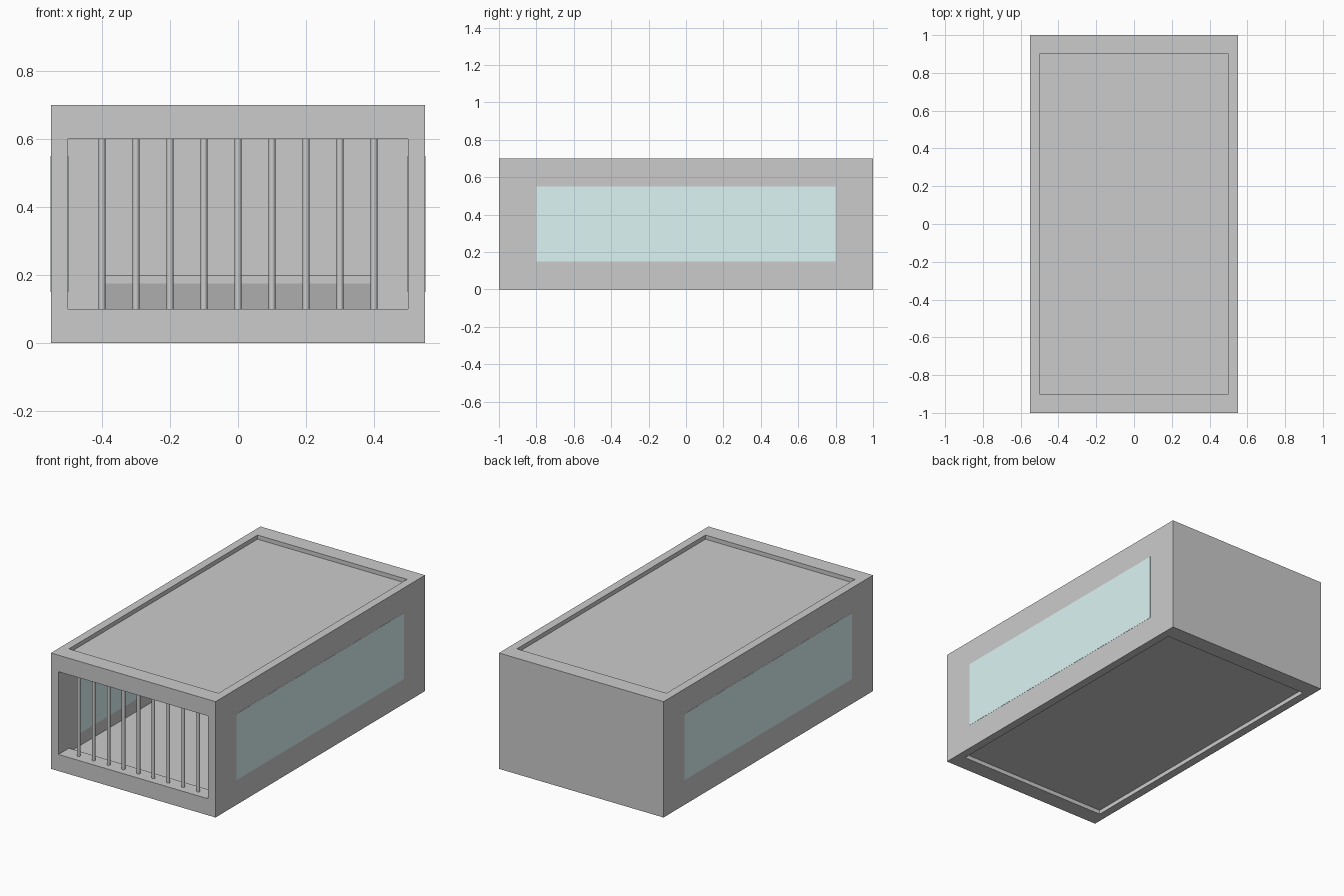
import bpy

if "Cube" in bpy.data.objects:
    bpy.data.objects.remove(bpy.data.objects["Cube"])


def material(name, color):
    mat = bpy.data.materials.new(name)
    mat.diffuse_color = color
    mat.use_nodes = True
    mat.node_tree.nodes["Principled BSDF"].inputs["Base Color"].default_value = mat.diffuse_color
    return mat


def box(name, x, y, z, mat=None):
    """Box from (min, max) ranges on each axis."""
    ranges = (x, y, z)
    bpy.ops.mesh.primitive_cube_add(size=1, location=[(a + b) / 2 for a, b in ranges])
    ob = bpy.context.object
    ob.name = name
    ob.scale = [b - a for a, b in ranges]
    bpy.ops.object.transform_apply(location=False, rotation=False, scale=True)
    if mat:
        ob.data.materials.append(mat)
    return ob


def cut(target, cutter):
    mod = target.modifiers.new("cut", 'BOOLEAN')
    mod.operation = 'DIFFERENCE'
    mod.solver = 'EXACT'
    mod.object = cutter
    bpy.context.view_layer.objects.active = target
    bpy.ops.object.modifier_apply(modifier=mod.name)
    bpy.data.objects.remove(cutter)


glass = material("pale_teal", (0.72, 0.91, 0.91, 1))
dark = material("dark_grey", (0.42, 0.42, 0.42, 1))

# Shell: four walls with a front opening
shell = box("shell", (-0.55, 0.55), (-1, 1), (0, 0.7))
cut(shell, box("cavity_cutter", (-0.5, 0.5), (-0.9, 0.9), (-0.1, 0.8)))
cut(shell, box("front_cutter", (-0.5, 0.5), (-1.1, -0.8), (0.1, 0.6)))

# Floor and roof panels, recessed in the shell
box("floor_panel", (-0.5, 0.5), (-0.9, 0.9), (0.025, 0.075))
box("roof_panel", (-0.5, 0.5), (-0.9, 0.9), (0.625, 0.675))

# Side windows, flush with both wall faces
for side, x in (("left", (-0.551, -0.499)), ("right", (0.499, 0.551))):
    box(side + "_window", x, (-0.8, 0.8), (0.15, 0.55), glass)

# Front bars
for i in range(9):
    bpy.ops.mesh.primitive_cylinder_add(
        vertices=16, radius=0.01, depth=0.5, location=(-0.4 + 0.1 * i, -0.95, 0.35))
    bpy.context.object.name = f"front_bar_{i + 1}"
    bpy.ops.object.shade_smooth_by_angle()

# Low bed inside: dark base with a thin light top
box("bed_base", (-0.4, 0.4), (0.0, 0.8), (0.075, 0.175), dark)
box("bed_top", (-0.4, 0.4), (0.0, 0.8), (0.175, 0.2))
